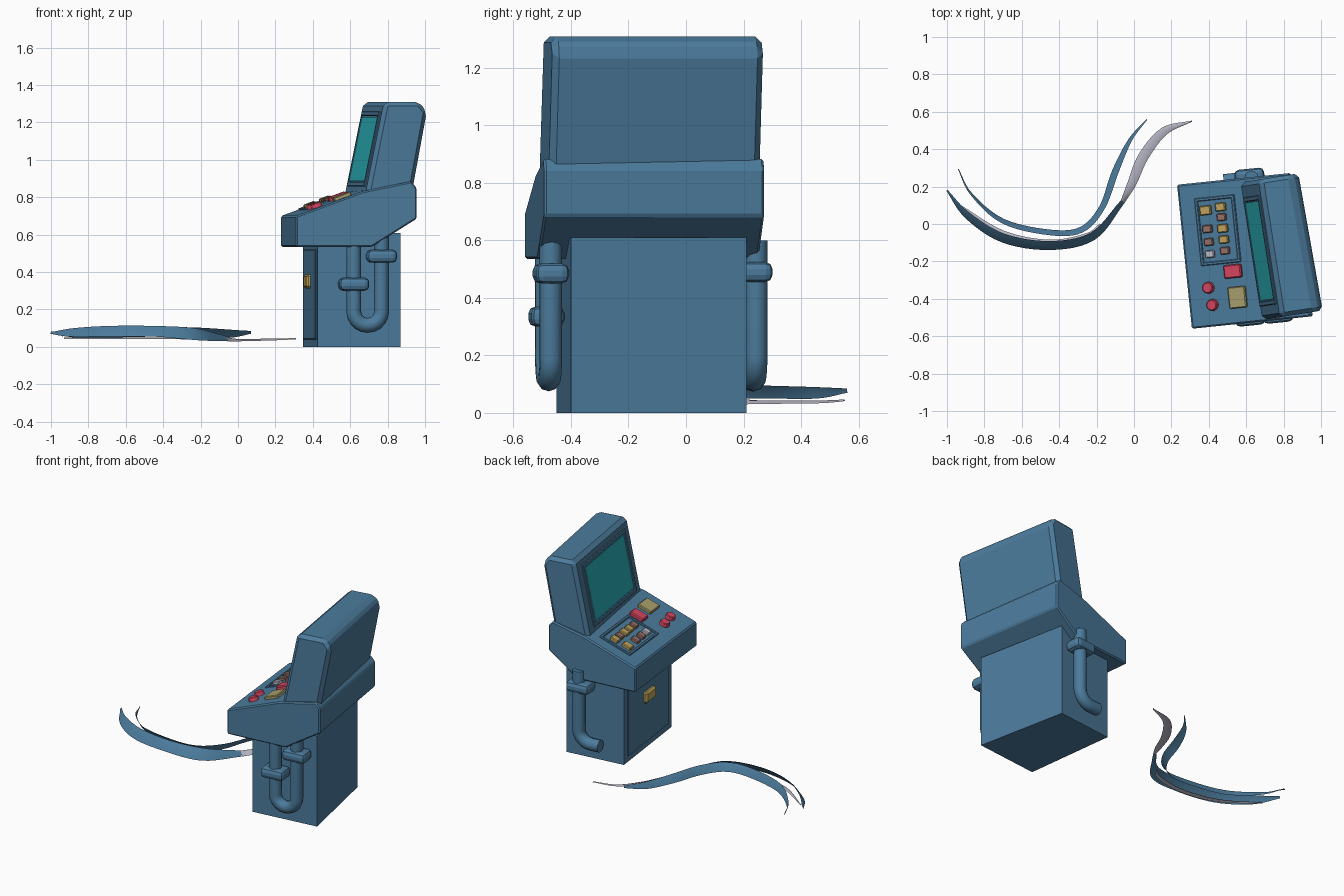
import bpy, bmesh, math
from mathutils import Matrix, Vector

if "Cube" in bpy.data.objects:
    bpy.data.objects.remove(bpy.data.objects["Cube"])

def mat(name, r, g, b):
    m = bpy.data.materials.new(name)
    m.diffuse_color = (r, g, b, 1)
    m.use_nodes = True
    m.node_tree.nodes["Principled BSDF"].inputs["Base Color"].default_value = m.diffuse_color
    return m

BLUE = mat("steel blue", .072, .20, .335)
TEAL = mat("screen teal", .024, .46, .51)
RED = mat("button red", .68, .06, .115)
OLIVE = mat("pale olive", .40, .35, .155)
GOLD = mat("button gold", .52, .37, .11)
BROWN = mat("dusty brown", .32, .17, .14)
GREY = mat("pale grey", .52, .52, .62)

# Cabinet frame: x = depth from the console's front edge, y = width
CAB = Matrix.Translation((.27, -.175, 0)) @ Matrix.Rotation(math.radians(5.9), 4, 'Z')
# The head is twisted slightly further than the console
HEAD = CAB @ Matrix.Translation((.5, 0, 0)) @ Matrix.Rotation(math.radians(3), 4, 'Z') @ Matrix.Translation((-.5, 0, 0))
# Frames lying on the sloping control panel and on the leaning screen face
PANEL = CAB @ Matrix.Translation((.005, 0, .70)) @ Matrix.Rotation(-math.atan2(.13, .35), 4, 'Y')
SCREEN = HEAD @ Matrix.Translation((.36, 0, .83)) @ Matrix.Rotation(-math.atan2(.44, .09), 4, 'Y')

def finish(name, bm, material, m=Matrix(), bevel=0, segs=1, recalc=True):
    if recalc:
        bmesh.ops.recalc_face_normals(bm, faces=bm.faces)
    me = bpy.data.meshes.new(name)
    bm.to_mesh(me)
    bm.free()
    me.materials.append(material)
    ob = bpy.data.objects.new(name, me)
    ob.matrix_world = m
    bpy.context.collection.objects.link(ob)
    if bevel:
        b = ob.modifiers.new("bevel", 'BEVEL')
        b.width, b.segments = bevel, segs
    return ob

def box(name, c, s, material, m=CAB, bevel=0, segs=1):
    bm = bmesh.new()
    bmesh.ops.create_cube(bm, size=1, matrix=Matrix.Translation(c) @ Matrix.Diagonal((*s, 1)))
    return finish(name, bm, material, m, bevel, segs)

def prism(name, polygon, direction, material, m=Matrix(), bevel=0, skew=0):
    """Polygon pushed along a direction; skew pulls the rear in on the far side."""
    bm = bmesh.new()
    f = bm.faces.new([bm.verts.new(p) for p in polygon])
    ex = bmesh.ops.extrude_face_region(bm, geom=[f])
    bmesh.ops.translate(bm, vec=direction,
                        verts=[v for v in ex['geom'] if isinstance(v, bmesh.types.BMVert)])
    for v in bm.verts:
        if v.co.x > .5 and v.co.y > 0:
            v.co.x -= skew
    return finish(name, bm, material, m, bevel)

def slab(name, profile, half, m, bevel, skew):
    return prism(name, [(u, -half, z) for u, z in profile], (0, 2 * half, 0), BLUE, m, bevel, skew)

def rim(name, x0, x1, y0, y1, t, h, m):
    """Raised rectangular frame made of four bars."""
    cx, cy = (x0 + x1) / 2, (y0 + y1) / 2
    for i, x in enumerate((x0, x1)):
        box(f"{name}_end_{i}", (x, cy, 0), (t, y1 - y0 + t, h * 2), BLUE, m, .004)
    for i, y in enumerate((y0, y1)):
        box(f"{name}_side_{i}", (cx, y, 0), (x1 - x0 + t, t, h * 2), BLUE, m, .004)

def tube(name, pts, r):
    cu = bpy.data.curves.new(name, 'CURVE')
    cu.dimensions = '3D'
    cu.bevel_depth, cu.bevel_resolution, cu.use_fill_caps = r, 3, True
    sp = cu.splines.new('POLY')
    sp.points.add(len(pts) - 1)
    for p, q in zip(sp.points, pts):
        p.co = (*q, 1)
    cu.materials.append(BLUE)
    ob = bpy.data.objects.new(name, cu)
    ob.matrix_world = CAB
    bpy.context.collection.objects.link(ob)
    bpy.ops.object.select_all(action='DESELECT')
    ob.select_set(True)
    bpy.context.view_layer.objects.active = ob
    bpy.ops.object.convert(target='MESH')
    bpy.ops.object.shade_smooth_by_angle(angle=math.radians(50))

# Pedestal (slightly out of square) with front door and latch
prism("pedestal", [(.425, -.45, 0), (.87, -.40, 0), (.745, .21, 0), (.348, .165, 0)], (0, 0, .61), BLUE)
DOOR = Matrix.Translation((.387, -.143, .28)) @ Matrix.Rotation(math.atan2(.077, .615), 4, 'Z')
box("front_door", (-.001, 0, 0), (.012, .53, .48), BLUE, DOOR, .004)
box("door_latch", (-.012, 0, .07), (.035, .13, .075), GOLD, DOOR, .012)

# Console and leaning head
slab("console", [(0, .535), (0, .70), (.36, .832), (.62, .885), (.65, .85), (.65, .685), (.41, .535)],
     .387, CAB, .008, .04)
slab("head", [(.36, .78), (.36, .83), (.45, 1.27), (.46, 1.31), (.65, 1.31), (.69, 1.255), (.62, .88), (.60, .78)],
     .372, HEAD, .022, .015)

# Screen with its frame
rim("screen_frame", .04, .425, -.287, .277, .026, .009, SCREEN)
box("screen", (.232, -.005, .002), (.35, .53, .008), TEAL, SCREEN)

# Keypad: rim and small keys in two columns
rim("keypad_rim", .095, .305, -.05, .295, .018, .010, PANEL)
keys = [(.145, .235, .05, GOLD), (.145, .135, .042, BROWN), (.145, .065, .04, BROWN), (.145, .0, .04, GREY),
        (.232, .245, .045, GOLD), (.232, .19, .04, BROWN), (.232, .13, .045, GOLD),
        (.232, .07, .042, GOLD), (.232, .01, .04, BROWN)]
for i, (s, y, w, c) in enumerate(keys):
    box(f"key_{i}", (s, y, .006), (w * 1.25, w, .03), c, PANEL, .005)

# Large panel buttons
box("red_block_button", (.265, -.104, .006), (.098, .072, .036), RED, PANEL, .006)
box("square_pad", (.275, -.245, .005), (.098, .115, .03), OLIVE, PANEL, .005)
for i, (s, y) in enumerate([(.115, -.178), (.128, -.272)]):
    bm = bmesh.new()
    bmesh.ops.create_cone(bm, cap_ends=True, segments=10, radius1=.034, radius2=.030, depth=.036,
                          matrix=Matrix.Translation((s, y, .008)))
    finish(f"round_button_{i}", bm, RED, PANEL, .004)

# Side hoses: a U bend on one side, a hook on the other, with clamps
def bend(cx, y, cz, r, a0, a1, n=10):
    return [(cx + r * math.cos(a), y, cz + r * math.sin(a))
            for a in (math.radians(a0 + (a1 - a0) * i / n) for i in range(n + 1))]

tube("u_hose", [(.465, -.345, .60)] + bend(.39, -.345, .19, .075, 0, -180) + [(.315, -.345, .56)], .04)
tube("hook_hose", [(.40, .38, .60)] + bend(.315, .38, .20, .085, 0, -90) + [(.25, .38, .115)], .04)
for i, (u, v, z) in enumerate([(.465, -.345, .485), (.315, -.345, .335), (.39, .375, .49)]):
    box(f"hose_clamp_{i}", (u, v, z), (.16, .115, .07), BLUE, CAB, .025, 2)

# Torn hose strips lying on the floor: points are (x, y, half width, z outer edge, z inner edge)
def strip(name, pts, material):
    pts = [Vector(p) for p in pts]
    P = [2 * pts[0] - pts[1]] + pts + [2 * pts[-1] - pts[-2]]
    line = []
    for i in range(1, len(P) - 2):
        a, b, c, d = P[i - 1:i + 3]
        for k in range(6):
            t = k / 6
            line.append(.5 * (2 * b + (c - a) * t + (2 * a - 5 * b + 4 * c - d) * t * t + (3 * b - a - 3 * c + d) * t ** 3))
    line.append(pts[-1])
    bm = bmesh.new()
    rows = []
    for i, p in enumerate(line):
        q, r = line[max(i - 1, 0)], line[min(i + 1, len(line) - 1)]
        n = Vector((q[1] - r[1], r[0] - q[0])).normalized() * p[2]
        mid = (p[3] + p[4]) / 2 + .006
        rows.append([bm.verts.new(v) for v in ((p[0] - n.x, p[1] - n.y, p[3]), (p[0], p[1], mid),
                                               (p[0] + n.x, p[1] + n.y, p[4]))])
    for a, b in zip(rows, rows[1:]):
        for k in range(2):
            bm.faces.new((a[k], b[k], b[k + 1], a[k + 1])).smooth = True
    finish(name, bm, material, recalc=False)   # wound so the normals face up

strip("outer_hose_strip", [(-1, .18, .004, .07, .08), (-.89, .045, .018, .055, .10), (-.70, -.075, .024, .055, .112),
                           (-.45, -.115, .024, .055, .112), (-.22, -.065, .022, .035, .10), (-.06, .12, .012, .03, .06)], BLUE)
strip("outer_hose_tail", [(-.06, .12, .012, .03, .06), (-.01, .22, .024, .03, .045), (.05, .36, .028, .032, .042),
                          (.16, .495, .022, .034, .042), (.31, .55, .003, .04, .042)], GREY)
strip("inner_hose_strip", [(-.94, .295, .002, .055, .06), (-.87, .16, .006, .075, .05), (-.70, .015, .013, .095, .05),
                           (-.45, -.045, .015, .105, .055), (-.28, -.03, .016, .105, .055), (-.17, .09, .016, .10, .05),
                           (-.10, .28, .018, .095, .05), (-.02, .45, .010, .09, .05), (.07, .56, .002, .085, .07)], BLUE)
strip("hose_lining", [(-.93, .10, .003, .042, .045), (-.70, -.05, .015, .042, .045), (-.45, -.10, .016, .042, .045),
                      (-.25, -.06, .012, .040, .043), (-.18, .0, .004, .038, .04)], GREY)
